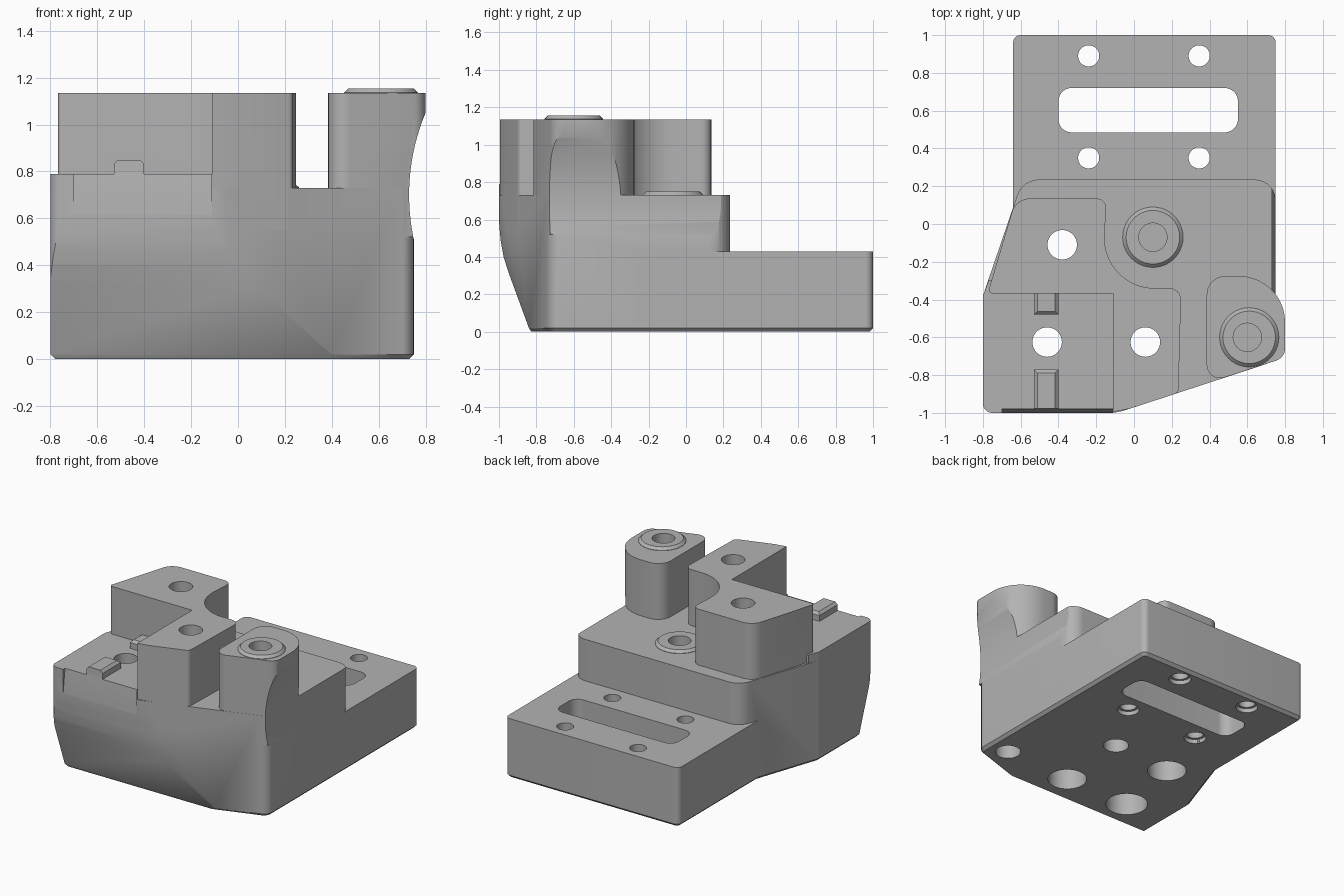
import bpy, bmesh, math
from mathutils import Vector

cube = bpy.data.objects.get("Cube")
if cube:
    bpy.data.objects.remove(cube, do_unlink=True)

grey = bpy.data.materials.new("machined_grey")
grey.use_nodes = True
grey.diffuse_color = (0.45, 0.45, 0.45, 1)
grey.node_tree.nodes["Principled BSDF"].inputs["Base Color"].default_value = (0.45, 0.45, 0.45, 1)


def rounded(points, segments=10):
    """Turn (x, y, radius) corners into a filleted outline."""
    out = []
    for i, (x, y, r) in enumerate(points):
        p = Vector((x, y))
        if r == 0:
            out.append(p)
            continue
        a = (Vector(points[i - 1][:2]) - p).normalized()
        b = (Vector(points[(i + 1) % len(points)][:2]) - p).normalized()
        half = a.angle(b) / 2
        centre = p + (a + b).normalized() * (r / math.sin(half))
        start = p + a * (r / math.tan(half)) - centre
        end = p + b * (r / math.tan(half)) - centre
        sweep = math.atan2(start.x * end.y - start.y * end.x, start.dot(end))
        for k in range(segments + 1):
            t = sweep * k / segments
            out.append(centre + Vector((start.x * math.cos(t) - start.y * math.sin(t),
                                        start.x * math.sin(t) + start.y * math.cos(t))))
    return out


def circle(x, y, r, n=40):
    return [Vector((x + r * math.cos(math.tau * k / n), y + r * math.sin(math.tau * k / n)))
            for k in range(n)]


def box(x0, x1, y0, y1, r=0):
    return rounded([(x0, y0, r), (x1, y0, r), (x1, y1, r), (x0, y1, r)])


def prism(name, outline, low, high, axis="z", chamfer=0, chamfer_end="low"):
    """Extrude an outline along an axis, optionally chamfering one end."""
    place = {"z": lambda a, b, h: (a, b, h),
             "x": lambda a, b, h: (h, a, b),
             "y": lambda a, b, h: (a, h, b)}[axis]
    bm = bmesh.new()
    ends = [[bm.verts.new(place(p.x, p.y, h)) for p in outline] for h in (low, high)]
    caps = [bm.faces.new(ring) for ring in ends]
    n = len(outline)
    for i in range(n):
        j = (i + 1) % n
        bm.faces.new((ends[0][i], ends[0][j], ends[1][j], ends[1][i]))
    bmesh.ops.recalc_face_normals(bm, faces=bm.faces)
    if chamfer:
        cap = caps[0 if chamfer_end == "low" else 1]
        bmesh.ops.bevel(bm, geom=list(cap.edges), offset=chamfer, segments=1,
                        affect="EDGES", profile=0.5)
    mesh = bpy.data.meshes.new(name)
    bm.to_mesh(mesh)
    bm.free()
    obj = bpy.data.objects.new(name, mesh)
    bpy.context.collection.objects.link(obj)
    mesh.materials.append(grey)
    return obj


def combine(target, other, operation):
    """Apply a boolean and discard the operand."""
    other.hide_render = True
    mod = target.modifiers.new("combine", "BOOLEAN")
    mod.operation, mod.object, mod.solver = operation, other, "EXACT"
    bpy.context.view_layer.objects.active = target
    bpy.ops.object.modifier_apply(modifier=mod.name)
    bpy.data.objects.remove(other, do_unlink=True)


# Main body
body = prism("mounting_block", rounded([
    (-0.8, -1, 0.05), (-0.09, -1, 0.3), (0.75, -0.725, 0.07), (0.75, 0.235, 0.11),
    (-0.59, 0.235, 0.12), (-0.8, -0.38, 0.04)]), 0, 0.73, chamfer=0.02)

parts = [
    # Low rear plate
    prism("rear_plate", box(-0.64, 0.75, -0.3, 1, 0.04), 0, 0.43, chamfer=0.02),
    # Raised front pad
    prism("front_pad", rounded([
        (-0.8, -1, 0.05), (-0.11, -1, 0), (-0.11, -0.3, 0), (-0.77, -0.3, 0),
        (-0.8, -0.38, 0.04)]), 0.5, 0.79),
    # Tall L-shaped tower
    prism("tower", rounded([
        (-0.11, -0.995, 0), (-0.02, -0.977, 0), (0.235, -0.894, 0.03), (0.25, -0.34, 0.06),
        (-0.172, -0.34, 0.265), (-0.145, 0.135, 0.05), (-0.625, 0.135, 0.1),
        (-0.775, -0.368, 0.02), (-0.11, -0.368, 0)]), 0.55, 1.135),
    # Side post
    prism("side_post", rounded([
        (0.385, -0.843, 0.07), (0.8, -0.708, 0.07), (0.8, -0.275, 0.245),
        (0.385, -0.275, 0.1)]), 0.52, 1.135),
    # Ring bosses
    prism("centre_boss", circle(0.1, -0.07, 0.16), 0.6, 0.75, chamfer=0.018, chamfer_end="high"),
    prism("post_boss", circle(0.61, -0.6, 0.157), 1, 1.155, chamfer=0.018, chamfer_end="high"),
    # Locating ridges
    prism("front_ridge", box(-0.53, -0.4, -1, -0.77), 0.7, 0.85, chamfer=0.018, chamfer_end="high"),
    prism("rear_ridge", box(-0.53, -0.4, -0.48, -0.3), 0.7, 0.85, chamfer=0.018, chamfer_end="high"),
]
for part in parts:
    combine(body, part, "UNION")

cutters = [
    # Undercut curve of the front face
    prism("front_undercut", [Vector(p) for p in (
        (-1.2, 0.64), (-1.001, 0.64), (-0.998, 0.56), (-0.99, 0.48), (-0.975, 0.4),
        (-0.95, 0.32), (-0.84, 0.02), (-0.815, -0.02), (-1.2, -0.02))], -1, 1, "x"),
    # Lean-back of the front pad
    prism("pad_relief", [Vector(p) for p in (
        (-1.1, 0.62), (-1, 0.62), (-0.978, 0.8), (-0.975, 0.9), (-1.1, 0.9))],
        -0.7, -0.112, "x"),
    # Hollowed side
    prism("side_hollow", circle(1.64, 0.7, 0.91, 160), -0.85, 0.3, "y"),
    # Slot in rear plate
    prism("slot", box(-0.4, 0.55, 0.485, 0.72, 0.07), -0.1, 0.6),
]
# Rear plate holes, widened at the bottom
for x in (-0.24, 0.345):
    for y in (0.35, 0.89):
        cutters.append(prism("plate_hole", circle(x, y, 0.056), -0.1, 0.6))
        cutters.append(prism("plate_hole_mouth", circle(x, y, 0.074), -0.1, 0.03))
# Counterbored through holes
for x, y, r in ((-0.38, -0.11, 0.13), (0.06, -0.625, 0.13), (-0.46, -0.625, 0.14)):
    cutters.append(prism("bolt_hole", circle(x, y, 0.078), -0.1, 1.3))
    cutters.append(prism("counterbore", circle(x, y, r), -0.1, 0.25))
# Blind bores of the bosses and beneath them
for x, y, low, high in ((0.1, -0.07, 0.5, 0.9), (0.6, -0.6, 0.8, 1.3)):
    cutters.append(prism("boss_bore", circle(x, y, 0.075), low, high))
    cutters.append(prism("base_bore", circle(x, y, 0.085), -0.1, 0.25))
for cutter in cutters:
    combine(body, cutter, "DIFFERENCE")

body.data.materials.clear()
body.data.materials.append(grey)
for face in body.data.polygons:
    face.material_index = 0
bpy.ops.object.select_all(action="DESELECT")
body.select_set(True)
bpy.context.view_layer.objects.active = body
bpy.ops.object.shade_smooth_by_angle(angle=math.radians(30))
